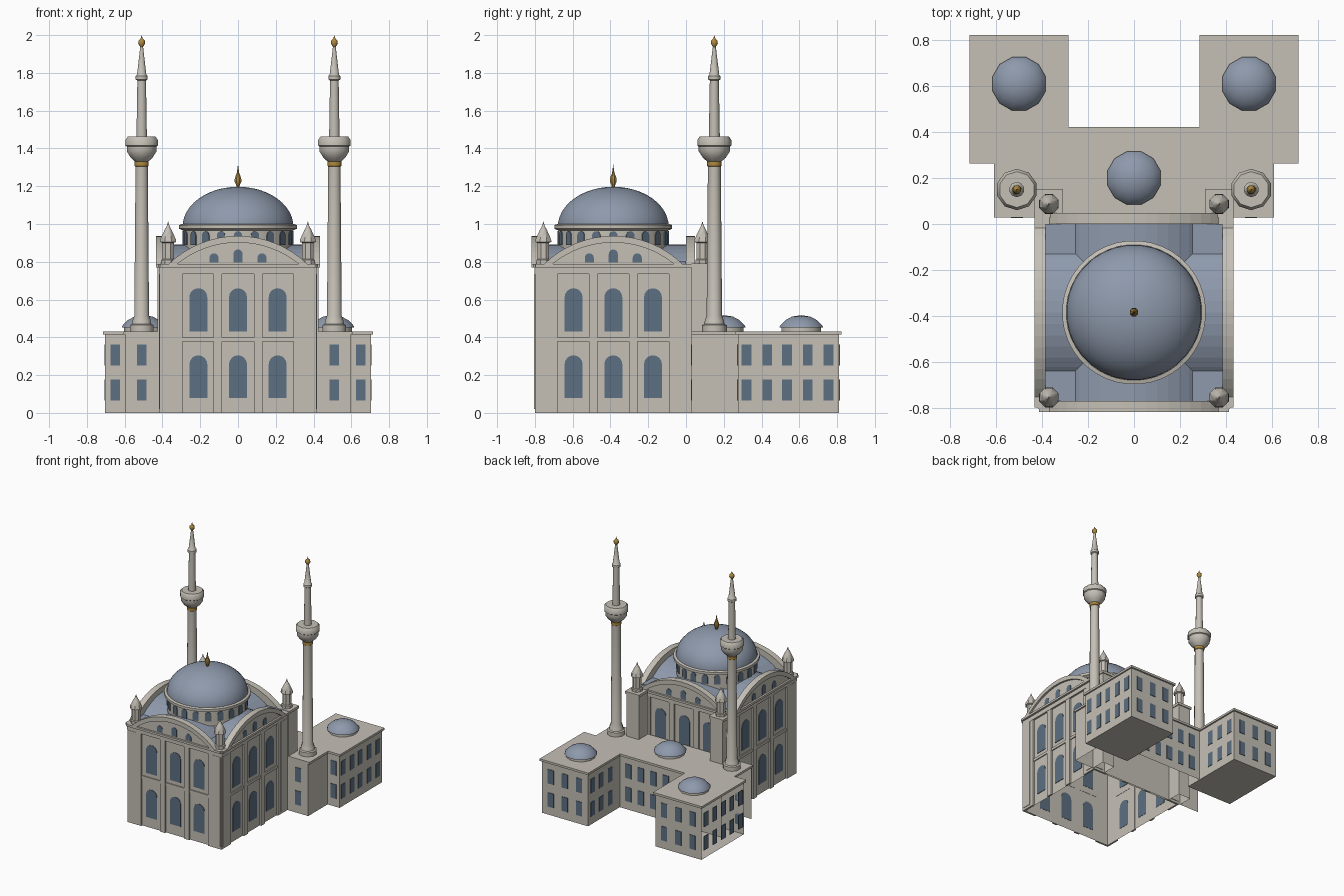
import bpy, bmesh
from math import pi, sin, cos, sqrt, radians, asin
from mathutils import Matrix, Vector

if "Cube" in bpy.data.objects:
    bpy.data.objects.remove(bpy.data.objects["Cube"])


def material(name, rgb):
    m = bpy.data.materials.new(name)
    m.use_nodes = True
    m.diffuse_color = (*rgb, 1)
    m.node_tree.nodes["Principled BSDF"].inputs["Base Color"].default_value = (*rgb, 1)
    return m


stone = material("pale stone", (0.56, 0.53, 0.47))
slate = material("blue grey lead", (0.27, 0.32, 0.41))
glass = material("window blue", (0.11, 0.16, 0.22))
gold = material("gold", (0.42, 0.25, 0.05))


def finish(bm, name, mat, smooth=False):
    mesh = bpy.data.meshes.new(name)
    bmesh.ops.recalc_face_normals(bm, faces=bm.faces) if not smooth else None
    bm.to_mesh(mesh)
    bm.free()
    mesh.materials.append(mat)
    ob = bpy.data.objects.new(name, mesh)
    bpy.context.collection.objects.link(ob)
    if smooth:
        bpy.ops.object.select_all(action="DESELECT")
        ob.select_set(True)
        bpy.context.view_layer.objects.active = ob
        bpy.ops.object.shade_smooth_by_angle(angle=radians(40))
    return ob


def prism(bm, pts, depth, frame):
    """Extrude a 2D outline along the frame's z axis, from 0 to depth."""
    low = [bm.verts.new(frame @ Vector((u, v, 0))) for u, v in pts]
    top = [bm.verts.new(frame @ Vector((u, v, depth))) for u, v in pts]
    bm.faces.new(low[::-1])
    bm.faces.new(top)
    for i in range(len(pts)):
        j = (i + 1) % len(pts)
        bm.faces.new((low[i], low[j], top[j], top[i]))


def box(bm, x0, x1, y0, y1, z0, z1, hollow=False):
    prism(bm, [(x0, y0), (x1, y0), (x1, y1), (x0, y1)], z1 - z0, Matrix.Translation((0, 0, z0)))
    if hollow:
        bm.faces.ensure_lookup_table()
        bmesh.ops.delete(bm, geom=[bm.faces[-6]], context="FACES_ONLY")


def lathe(bm, profile, x, y, sides):
    """Turn (radius, height) points around a vertical axis."""
    rings = []
    for r, z in profile:
        n = sides if r > 0 else 1
        rings.append([bm.verts.new((x + r * cos(2 * pi * (i + .5) / sides),
                                    y + r * sin(2 * pi * (i + .5) / sides), z)) for i in range(n)])
    for a, b in zip(rings, rings[1:]):
        for i in range(sides):
            j = (i + 1) % sides
            if len(b) == 1:
                bm.faces.new((a[i], a[j], b[0]))
            elif len(a) == 1:
                bm.faces.new((a[0], b[j], b[i]))
            else:
                bm.faces.new((a[i], a[j], b[j], b[i]))


def wall(x, y, turn):
    """Frame on a wall: u along it, v up, z outward; turn 0 faces the front."""
    c, s = cos(turn), sin(turn)
    return Matrix(((c, 0, s, x), (s, 0, -c, y), (0, 1, 0, 0), (0, 0, 0, 1)))


def rect(u, w, z0, z1):
    return [(u - w / 2, z0), (u + w / 2, z0), (u + w / 2, z1), (u - w / 2, z1)]


def arched(u, w, z0, z1):
    r = w / 2
    return [(u - r, z0), (u + r, z0)] + [
        (u + r * cos(pi * i / 8), z1 - r + r * sin(pi * i / 8)) for i in range(9)]


def arc(half, z0, z1, n=16):
    h = z1 - z0
    r = (half * half + h * h) / (2 * h)
    a = asin(half / r)
    return [(r * sin(a - 2 * a * i / n), z1 - r + r * cos(a - 2 * a * i / n)) for i in range(n + 1)]


def dome_profile(r, z0, h, n):
    return [(r * cos(pi / 2 * i / n), z0 + h * sin(pi / 2 * i / n)) for i in range(n)] + [(0, z0 + h)]


CY = -0.385
quarter = [i * pi / 2 for i in range(4)]


def side(turn, dist):
    return wall(dist * sin(turn), CY - dist * cos(turn), turn)


# Hall body
bm = bmesh.new()
box(bm, -.402, .402, CY - .402, CY + .402, 0, .775, True)
finish(bm, "hall_walls", stone)

bm = bmesh.new()
box(bm, -.433, .433, CY - .433, CY + .433, .77, .787)
bmesh.ops.bevel(bm, geom=[e for e in bm.edges if abs(e.verts[0].co.z - e.verts[1].co.z) > .01],
                offset=.02, segments=3, affect="EDGES")
finish(bm, "hall_cornice", stone)

# Pilasters, rails, arched windows and gables on each hall side
ribs, panes, gables = bmesh.new(), bmesh.new(), bmesh.new()
for t in quarter:
    f = side(t, .4)
    for s in (-1, 1):
        prism(ribs, rect(s * .107, .045, 0, .735), .015, f)
        prism(ribs, rect(s * .355, .12, 0, .735), .015, f)
        prism(ribs, rect(s * .367, .075, .02, .735), .019, f)
    prism(ribs, rect(0, .83, .735, .77), .017, f)
    prism(ribs, rect(0, .6, .378, .4), .01, f)
    for u in (-.21, 0, .21):
        prism(panes, arched(u, .095, .08, .305), .006, f)
        prism(panes, arched(u, .095, .43, .66), .006, f)
    g = side(t, .385)
    prism(gables, arc(.335, .78, .91), .033, g)
    prism(gables, arc(.37, .785, .937) + arc(.325, .785, .902)[::-1], .048, g)
    for u, top in ((-.127, .845), (0, .865), (.127, .845)):
        prism(panes, arched(u, .048, .795, top), .005, side(t, .416))
finish(ribs, "hall_pilasters", stone)
finish(gables, "gable_arches", stone)

# Lead roof: crossing vaults over a flat deck
bm = bmesh.new()
box(bm, -.385, .385, CY - .385, CY + .385, .78, .803)
for t in quarter[:2]:
    prism(bm, arc(.278, .785, .892, 12), -.77, side(t, .385))
finish(bm, "vaulted_roof", slate)

# Drum and main dome
bm = bmesh.new()
lathe(bm, [(.29, .85), (.29, .965), (.313, .975), (.313, .995), (.295, 1)], 0, CY, 40)
finish(bm, "dome_drum", stone, True)
for i in range(20):
    prism(panes, arched(0, .045, .89, .962), .006, side(i * pi / 10, .288))
finish(panes, "arched_windows", glass)
bm = bmesh.new()
lathe(bm, dome_profile(.295, .985, .212, 12), 0, CY, 32)
finish(bm, "main_dome", slate, True)
bm = bmesh.new()
lathe(bm, [(.01, 1.18), (.01, 1.205), (.02, 1.225), (.018, 1.245), (.007, 1.27), (0, 1.315)], 0, CY, 8)
finish(bm, "main_finial", gold, True)

# Rear piers and the four corner turrets
piers, turrets = bmesh.new(), bmesh.new()
for s in (-1, 1):
    x = s * .37
    box(piers, x - .055, x + .055, .03, .145, 0, .775, True)
    box(piers, x - .062, x + .062, .028, .152, .77, .79)
    for y in (-.755, .087):
        lathe(turrets, [(.04, .78), (.04, .81), (.033, .815), (.033, .9), (.046, .905),
                        (.044, .92), (.022, .965), (.008, .99), (0, 1.015)], x, y, 8)
finish(piers, "rear_piers", stone)
finish(turrets, "corner_turrets", stone, True)

# Rear annex: middle block, shoulders and two wings
bm, roof, panes = bmesh.new(), bmesh.new(), bmesh.new()


def block(x0, x1, y0, y1):
    box(bm, x0, x1, y0, y1, 0, .418, True)


block(-.598, .598, .03, .41)
for s in (-1, 1):
    x0, x1 = sorted((s * .297, s * .703))
    block(x0, x1, .275, .81)
finish(bm, "annex_walls", stone)
prism(roof, [(-.61, .028), (.61, .028), (.61, .263), (.715, .263), (.715, .823), (.285, .823),
             (.285, .422), (-.285, .422), (-.285, .823), (-.715, .823), (-.715, .263), (-.61, .263)],
      .017, Matrix.Translation((0, 0, .415)))
finish(roof, "annex_roof_slab", stone)

# Annex windows in two storeys
rows = [.755, .645, .535, .43, .32]
spots = [(u, .41, pi) for u in (-.22, -.11, 0, .11, .22)]
for s in (-1, 1):
    spots += [(s * .51, .03, 0), (s * .65, .275, 0)]
    spots += [(s * (.5 + d), .81, pi) for d in (-.125, 0, .125)]
    spots += [(s * .703, y, s * pi / 2) for y in rows]
    spots += [(s * .297, y, -s * pi / 2) for y in rows[:3]]
for x, y, t in spots:
    for z in (.065, .25):
        prism(panes, rect(0, .052, z, z + .112), .004, wall(x, y, t))
finish(panes, "annex_windows", glass)

# Small annex domes
rims, domes = bmesh.new(), bmesh.new()
for x, y in ((-.5, .61), (.5, .61), (0, .2)):
    lathe(rims, [(.108, .425), (.108, .455), (0, .455)], x, y, 12)
    lathe(domes, [(0, .452), (.12, .452), (.116, .462), (.088, .49), (.05, .51), (0, .517)], x, y, 12)
finish(rims, "small_dome_drums", stone, True)
finish(domes, "small_domes", slate, True)

# Minarets with gold collars and finials
shafts, trim = bmesh.new(), bmesh.new()
for s in (-1, 1):
    x, y = s * .51, .15
    lathe(shafts, [(.066, .425), (.066, .465), (.054, .47), (.05, .49), (.041, .515), (.034, 1.31),
                   (.036, 1.33), (.06, 1.35), (.083, 1.385), (.083, 1.41), (.09, 1.415), (.09, 1.445),
                   (.078, 1.462), (.029, 1.462), (.024, 1.76), (.033, 1.765), (.033, 1.783),
                   (.026, 1.79), (.015, 1.88), (.006, 1.955)], x, y, 10)
    lathe(trim, [(.035, 1.305), (.039, 1.308), (.039, 1.33), (.035, 1.333)], x, y, 10)
    lathe(trim, [(.006, 1.935), (.02, 1.955), (.018, 1.97), (.006, 1.982), (0, 2)], x, y, 8)
finish(shafts, "minarets", stone, True)
finish(trim, "minaret_gold", gold, True)
